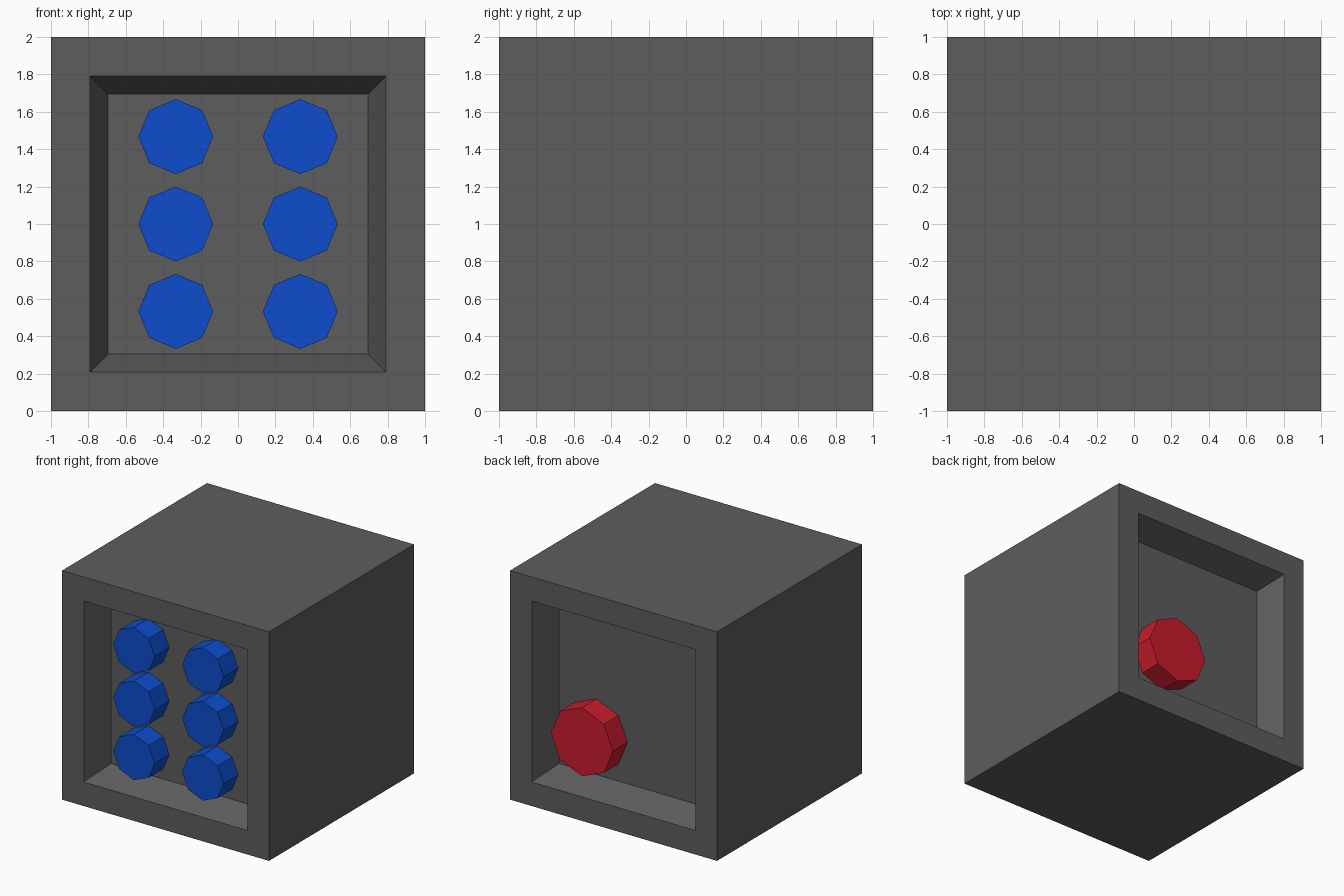
import bpy, bmesh
from math import pi
from mathutils import Matrix, Vector

if "Cube" in bpy.data.objects:
    bpy.data.objects.remove(bpy.data.objects["Cube"])

RECESS = 0.24   # depth of the recessed panels
BUTTON_TOP = 0.96  # distance of button faces from the centre


def material(name, rgb):
    m = bpy.data.materials.new(name)
    m.diffuse_color = (*rgb, 1)
    m.use_nodes = True
    m.node_tree.nodes["Principled BSDF"].inputs["Base Color"].default_value = m.diffuse_color
    return m


def add_object(name, bm, mat):
    bmesh.ops.recalc_face_normals(bm, faces=bm.faces)
    me = bpy.data.meshes.new(name)
    bm.to_mesh(me)
    bm.free()
    me.materials.append(mat)
    ob = bpy.data.objects.new(name, me)
    bpy.context.collection.objects.link(ob)
    return ob


def button(name, x, z, radius, side, mat):
    """Eight-sided button on the front (side=-1) or back (side=1) panel."""
    inner = 1 - RECESS - 0.02
    depth = BUTTON_TOP - inner
    bm = bmesh.new()
    bmesh.ops.create_cone(bm, cap_ends=True, segments=8, radius1=radius,
                          radius2=radius, depth=depth,
                          matrix=Matrix.Rotation(pi / 2, 4, 'X'))
    ob = add_object(name, bm, mat)
    ob.location = (x, side * (inner + depth / 2), z)


grey = material("dark_grey", (0.11, 0.11, 0.11))
blue = material("blue", (0.004, 0.075, 0.61))
red = material("red", (0.58, 0.012, 0.025))

# Cube body with a tapered recess in the front and back
bm = bmesh.new()
bmesh.ops.create_cube(bm, size=2, matrix=Matrix.Translation((0, 0, 1)))
bm.normal_update()
for face in [f for f in bm.faces if abs(f.normal.y) > 0.9]:
    inward = Vector((0, -RECESS if face.normal.y > 0 else RECESS, 0))
    bmesh.ops.inset_region(bm, faces=[face], thickness=0.21, use_even_offset=True)
    bmesh.ops.inset_region(bm, faces=[face], thickness=0.095, use_even_offset=True)
    bmesh.ops.translate(bm, verts=face.verts, vec=inward)
add_object("cube_body", bm, grey)

# Front: two columns of three blue buttons
for row in range(3):
    for side, x in (("left", -0.333), ("right", 0.333)):
        button(f"blue_button_{side}_{row + 1}", x, 0.533 + 0.467 * row, 0.2, -1, blue)

# Back: one larger red button
button("red_button", 0.333, 0.667, 0.3, 1, red)
